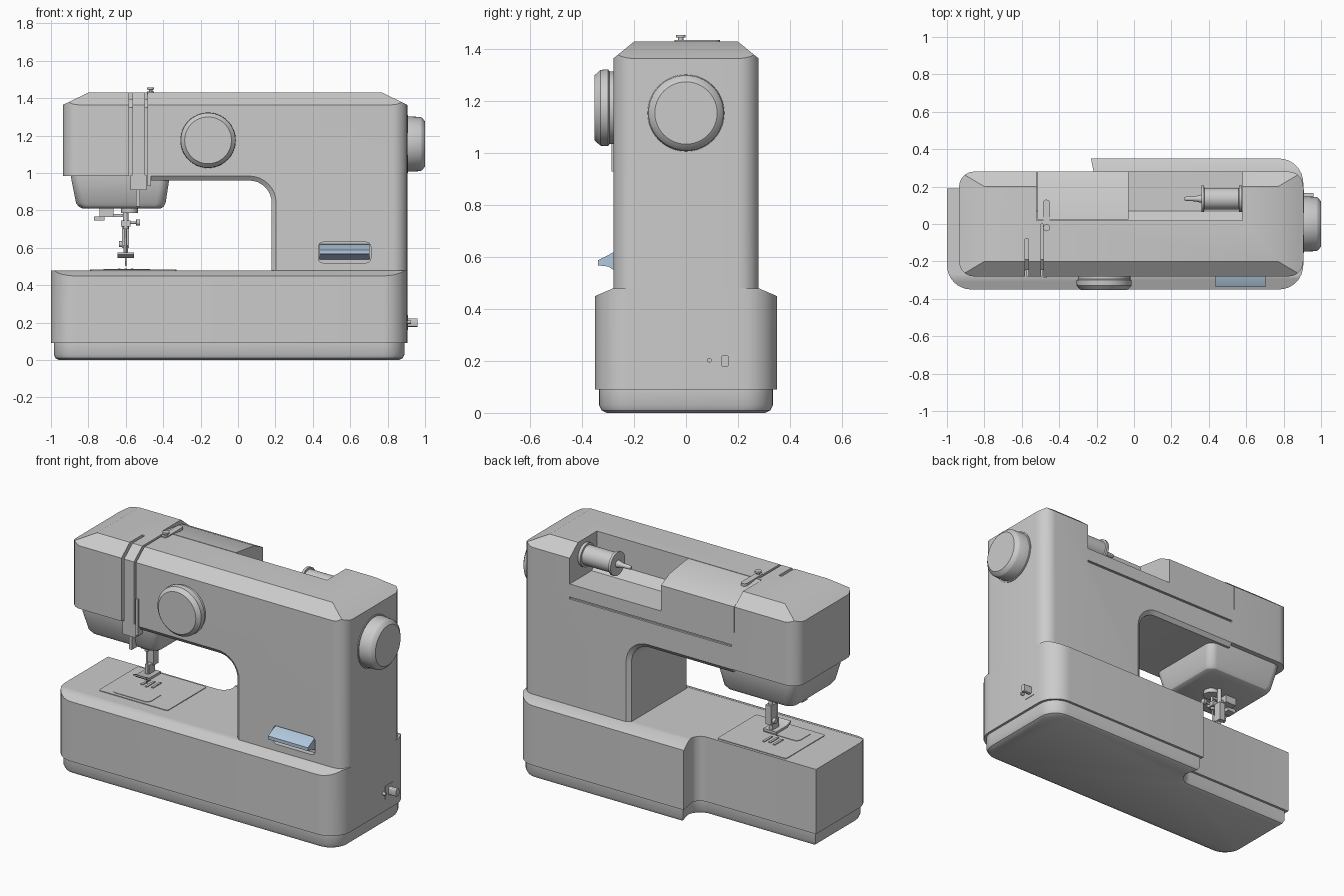
import bpy, bmesh, math
from mathutils import Vector


def material(name, rgb):
    m = bpy.data.materials.new(name)
    m.diffuse_color = (*rgb, 1)
    return m


GREY = material("body_grey", (0.6, 0.6, 0.6))
BLUE = material("pale_blue", (0.45, 0.59, 0.74))


def loft(name, rings, mat=GREY, planes=()):
    """Skin closed rings of 3D points, cap both ends, then trim with planes."""
    bm = bmesh.new()
    vs = [[bm.verts.new(p) for p in r] for r in rings]
    n = len(rings[0])
    for a, b in zip(vs, vs[1:]):
        for i in range(n):
            j = (i + 1) % n
            bm.faces.new((a[i], a[j], b[j], b[i]))
    bm.faces.new(vs[0])
    bm.faces.new(vs[-1])
    for co, no in planes:
        cut = bmesh.ops.bisect_plane(bm, geom=bm.verts[:] + bm.edges[:] + bm.faces[:],
                                     plane_co=co, plane_no=Vector(no).normalized(), clear_outer=True)
        edges = [e for e in cut["geom_cut"] if isinstance(e, bmesh.types.BMEdge)]
        bmesh.ops.contextual_create(bm, geom=edges)
    bmesh.ops.recalc_face_normals(bm, faces=bm.faces)
    me = bpy.data.meshes.new(name)
    bm.to_mesh(me)
    bm.free()
    ob = bpy.data.objects.new(name, me)
    bpy.context.collection.objects.link(ob)
    me.materials.append(mat)
    return ob


def put(axis, p, t):
    u, v = p
    return {"x": (t, u, v), "y": (u, t, v), "z": (u, v, t)}[axis]


def prism(name, axis, pts, a, b, mat=GREY, planes=()):
    return loft(name, [[put(axis, p, t) for p in pts] for t in (a, b)], mat, planes)


def arc(cx, cy, r, a0, a1, n=8):
    return [(cx + r * math.cos(math.radians(a0 + (a1 - a0) * i / n)),
             cy + r * math.sin(math.radians(a0 + (a1 - a0) * i / n))) for i in range(n + 1)]


def rrect(x0, x1, y0, y1, r, n=8):
    return (arc(x0 + r, y0 + r, r, 180, 270, n) + arc(x1 - r, y0 + r, r, 270, 360, n)
            + arc(x1 - r, y1 - r, r, 0, 90, n) + arc(x0 + r, y1 - r, r, 90, 180, n))


def box(name, x0, x1, y0, y1, z0, z1, mat=GREY):
    return prism(name, "z", [(x0, y0), (x1, y0), (x1, y1), (x0, y1)], z0, z1, mat)


def lathe(name, axis, c, prof, n=48):
    return loft(name, [[put(axis, p, t) for p in arc(*c, r, 0, 360, n)[:-1]] for t, r in prof])


def carve(ob, cutters):
    bpy.context.view_layer.objects.active = ob
    for c in cutters:
        c.hide_render = True
        m = ob.modifiers.new("cut", "BOOLEAN")
        m.operation, m.solver, m.object = "DIFFERENCE", "EXACT", c
        bpy.ops.object.modifier_apply(modifier=m.name)
        bpy.data.objects.remove(c)


# Base with free arm: stepped plan, rounded corners, sloped front and back top edges
def base_plan(d):
    r = 0.13 - d
    return ([(-1 + d, 0.19 - d)] + arc(-0.87, -0.22, r, 180, 270) + arc(0.775, -0.22, r, 270, 360)
            + arc(0.775, 0.22, r, 0, 90) + [(-0.23 + d, 0.35 - d)]
            + arc(-0.27, 0.25, 0.06 + d, 0, -90))


prism("base", "z", base_plan(0), 0.09, 0.48,
      planes=[((0, s * 0.35, 0.45), (0, s * 0.03, 0.07)) for s in (-1, 1)])
loft("base_foot", [[(x, y, z) for x, y in base_plan(d)]
                   for z, d in ((0, 0.045), (0.01, 0.025), (0.03, 0.015), (0.09, 0.015))])

# Column, arm and head as one block with a chamfered top
body = prism("column_and_arm", "z", rrect(-0.935, 0.905, -0.28, 0.28, 0.08), 0.48, 1.43,
             planes=[((0, -0.28, 1.365), (0, -0.065, 0.08)), ((0, 0.28, 1.365), (0, 0.065, 0.08)),
                     ((-0.935, 0, 1.365), (-0.065, 0, 0.135)), ((0.905, 0, 1.365), (0.065, 0, 0.135))])


# Throat opening, flared at the front and back
def throat(d):
    return ([(-1.2, 0.3), (0.18 + d, 0.3)] + arc(0.06, 0.84, 0.12 + d, 0, 90)
            + [(-0.5, 0.96 + d), (-0.5, 0.985), (-1.2, 0.985)])


cut_throat = loft("throat_cutter", [[(x, y, z) for x, z in throat(d)] for y, d in
                                    ((-0.4, 0.024), (-0.28, 0.024), (-0.262, 0), (0.262, 0),
                                     (0.28, 0.024), (0.4, 0.024))])


# Thread slots running down the front and over the top
def slot(x0, x1, end):
    return prism("slot_cutter", "x", [(-0.32, 0.93), (-0.245, 0.93), (-0.245, 1.35), (-0.19, 1.395),
                                      (end, 1.395), (end, 1.5), (-0.32, 1.5)], x0, x1)


spool_bay = prism("bay_cutter", "x", [(0.02, 1.5), (0.02, 1.26), (0.07, 1.21), (0.4, 1.21), (0.4, 1.5)],
                  -0.52, 0.58)
carve(body, [cut_throat, slot(-0.582, -0.564, -0.08), slot(-0.498, -0.484, 0.0), spool_bay,
             box("groove_cutter", -0.5, 0.58, 0.268, 0.4, 1.12, 1.132),
             prism("lever_recess_cutter", "y", rrect(0.43, 0.71, 0.52, 0.63, 0.025), -0.4, -0.25)])

# Lid over the left half of the spool bay
prism("bay_lid", "x", [(0.024, 1.2), (0.28, 1.2), (0.28, 1.365), (0.2, 1.405), (0.024, 1.43)], -0.517, -0.03)

# Spool on its pin
lathe("thread_spool", "x", (0.135, 1.335),
      [(0.36, 0.07), (0.375, 0.07), (0.376, 0.058), (0.56, 0.058), (0.561, 0.07), (0.578, 0.07)])
lathe("spool_pin", "x", (0.135, 1.335), [(0.27, 0.008), (0.28, 0.012), (0.33, 0.014), (0.36, 0.022)], 20)

# Needle housing under the head
loft("needle_housing", [[(x, y, z) for x, y in rrect(x0, x1, y0, y1, 0.05)] for z, x0, x1, y0, y1 in
                        ((0.99, -0.895, -0.365, -0.25, 0.25), (0.95, -0.888, -0.37, -0.247, 0.247),
                         (0.84, -0.866, -0.387, -0.222, 0.222), (0.82, -0.852, -0.398, -0.208, 0.208),
                         (0.81, -0.83, -0.415, -0.185, 0.185))])
box("thread_guide_plate", -0.575, -0.488, -0.28, -0.23, 0.91, 0.99)
box("thread_guide_tongue", -0.545, -0.525, -0.262, -0.2, 0.82, 0.915)
box("take_up_cover", -0.484, -0.465, -0.287, -0.24, 0.93, 1.15)

# Front dial and side handwheel
lathe("front_dial", "y", (-0.16, 1.175),
      [(-0.27, 0.14), (-0.295, 0.14), (-0.3, 0.148), (-0.33, 0.146), (-0.352, 0.125)], 64)
lathe("handwheel_collar", "x", (0, 1.155), [(0.89, 0.155), (0.91, 0.155)], 64)
lathe("handwheel", "x", (0, 1.155), [(0.9, 0.148), (0.975, 0.145), (0.985, 0.14), (1.0, 0.12)], 64)

# Reverse lever in its recess
prism("reverse_lever", "x", [(-0.24, 0.622), (-0.28, 0.618), (-0.338, 0.588), (-0.338, 0.568),
                             (-0.3, 0.564), (-0.278, 0.55), (-0.24, 0.535)], 0.437, 0.703, BLUE)

# Power socket and pin on the right end
box("socket_plate", 0.9, 0.908, 0.11, 0.185, 0.16, 0.24)
prism("power_plug", "x", rrect(0.135, 0.165, 0.178, 0.222, 0.008, 3), 0.9, 0.96)
lathe("socket_pin", "x", (0.09, 0.203), [(0.9, 0.009), (0.925, 0.009)], 16)

# Bobbin winder on the top
prism("winder_bar", "z", rrect(-0.487, -0.45, -0.045, 0.13, 0.018), 1.42, 1.436)
lathe("winder_pin", "z", (-0.467, -0.02), [(1.43, 0.01), (1.445, 0.01), (1.446, 0.019), (1.456, 0.019)], 24)

# Needle plate, bobbin cover and feed slots on the bed
prism("needle_plate", "z", rrect(-0.79, -0.33, -0.2, 0.175, 0.01, 2), 0.475, 0.484)
prism("bobbin_cover", "z", rrect(-0.72, -0.47, -0.18, -0.04, 0.03), 0.48, 0.487)
for i in range(3):
    y = 0.0 if i == 1 else 0.01
    x = -0.635 + 0.035 * i
    box("feed_dog", x - 0.007, x + 0.007, y - 0.02, y + 0.06, 0.48, 0.489)

# Needle bar, presser foot and threading parts
lathe("bar_collar", "z", (-0.58, 0.0), [(0.785, 0.045), (0.815, 0.045)], 24)
lathe("needle_bar", "z", (-0.6, -0.01), [(0.7, 0.014), (0.815, 0.014)], 20)
lathe("needle", "z", (-0.6, -0.01), [(0.5, 0.002), (0.52, 0.005), (0.72, 0.006)], 12)
lathe("presser_bar", "z", (-0.6, 0.05), [(0.64, 0.013), (0.815, 0.013)], 20)
box("presser_shank", -0.62, -0.582, 0.025, 0.075, 0.6, 0.715)
box("presser_ankle", -0.613, -0.587, -0.01, 0.05, 0.555, 0.615)
prism("presser_foot", "x", [(-0.08, 0.565), (-0.05, 0.545), (0.06, 0.545), (0.06, 0.56), (-0.045, 0.56),
                            (-0.08, 0.575)], -0.643, -0.557)
box("needle_clamp", -0.625, -0.575, -0.03, 0.02, 0.715, 0.745)
lathe("clamp_screw", "x", (-0.01, 0.735), [(-0.58, 0.007), (-0.545, 0.007), (-0.544, 0.016), (-0.525, 0.016)], 16)
lathe("foot_screw", "x", (0.05, 0.62), [(-0.637, 0.016), (-0.61, 0.016)], 16)
box("threader_block", -0.74, -0.665, -0.03, 0.03, 0.765, 0.815)
box("threader_arm", -0.77, -0.715, -0.06, -0.01, 0.745, 0.768)
box("threader_link", -0.67, -0.59, -0.005, 0.01, 0.765, 0.78)

# Smooth shading with sharp creases
bpy.ops.object.select_all(action="DESELECT")
for ob in bpy.context.collection.objects:
    ob.select_set(True)
bpy.context.view_layer.objects.active = body
bpy.ops.object.shade_smooth_by_angle(angle=math.radians(28))
